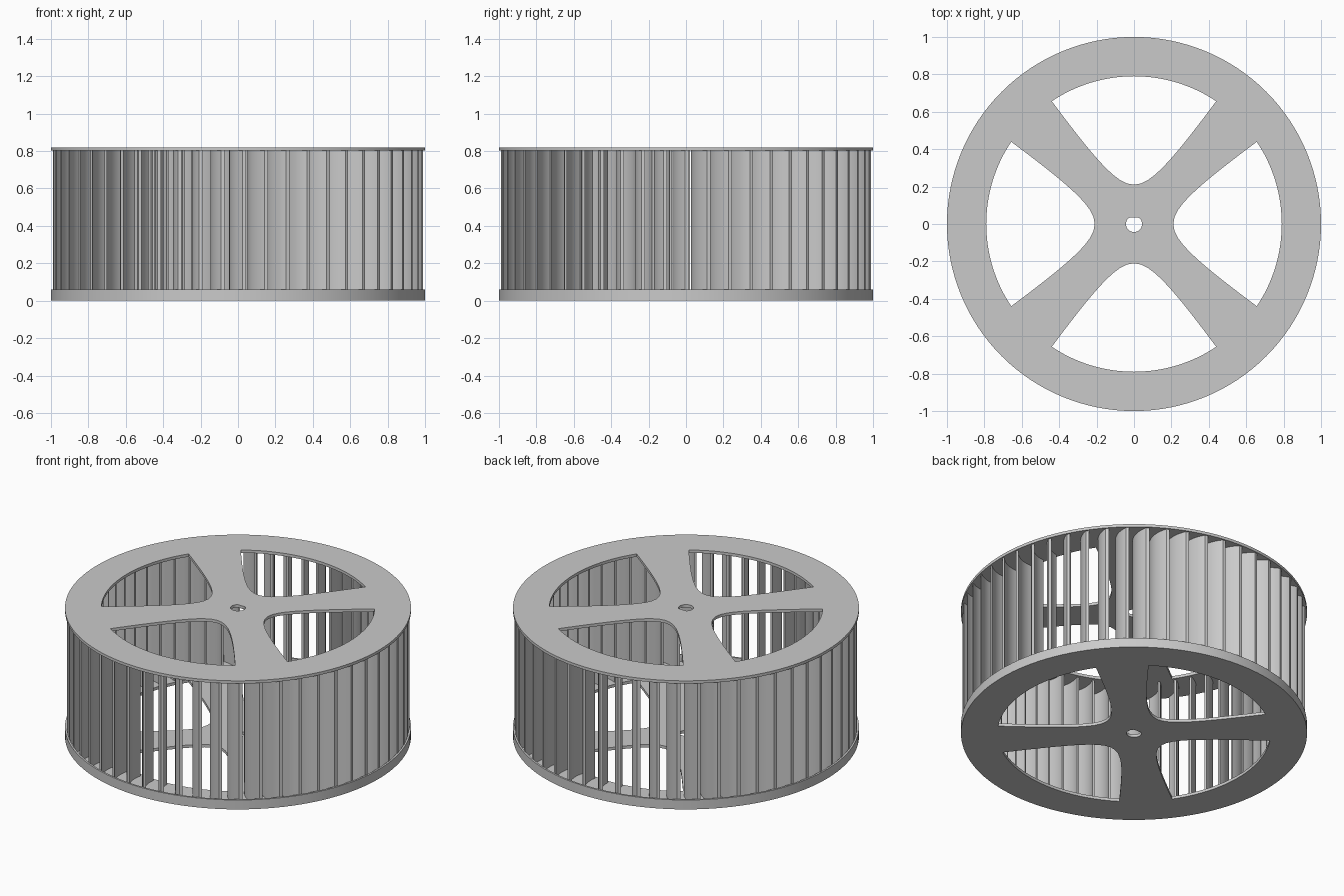
import bpy, bmesh, math
from mathutils import Matrix, Vector

if "Cube" in bpy.data.objects:
    bpy.data.objects.remove(bpy.data.objects["Cube"], do_unlink=True)

HEIGHT, PLATE, RIM = 0.82, 0.018, 0.06
OPENING_R, HUB_R = 0.79, 0.21
BLADES = 53

grey = bpy.data.materials.new("plain grey")
grey.use_nodes = True
grey.diffuse_color = (0.59, 0.59, 0.59, 1)
grey.node_tree.nodes["Principled BSDF"].inputs["Base Color"].default_value = (0.59, 0.59, 0.59, 1)


def circle(r, n):
    return [(r * math.cos(math.tau * i / n), r * math.sin(math.tau * i / n)) for i in range(n)]


def finish(bm, name, angle=25):
    bmesh.ops.remove_doubles(bm, verts=bm.verts, dist=0.0001)
    bmesh.ops.recalc_face_normals(bm, faces=bm.faces)
    mesh = bpy.data.meshes.new(name)
    bm.to_mesh(mesh)
    bm.free()
    mesh.materials.append(grey)
    obj = bpy.data.objects.new(name, mesh)
    bpy.context.collection.objects.link(obj)
    bpy.ops.object.select_all(action='DESELECT')
    obj.select_set(True)
    bpy.context.view_layer.objects.active = obj
    bpy.ops.object.shade_smooth_by_angle(angle=math.radians(angle))


def extruded(name, loops, z0, z1):
    """Fill closed outlines (inner ones become holes) between two heights."""
    curve = bpy.data.curves.new(name + "_outline", 'CURVE')
    curve.dimensions = '2D'
    curve.fill_mode = 'BOTH'
    curve.extrude = (z1 - z0) / 2
    for loop in loops:
        spline = curve.splines.new('POLY')
        spline.points.add(len(loop) - 1)
        for point, (x, y) in zip(spline.points, loop):
            point.co = (x, y, 0, 1)
        spline.use_cyclic_u = True
    temp = bpy.data.objects.new(name + "_outline", curve)
    bpy.context.collection.objects.link(temp)
    mesh = temp.to_mesh()
    bm = bmesh.new()
    bm.from_mesh(mesh)
    temp.to_mesh_clear()
    bpy.data.objects.remove(temp, do_unlink=True)
    bmesh.ops.translate(bm, verts=bm.verts, vec=(0, 0, (z0 + z1) / 2))
    finish(bm, name)


# Opening outline: hyperbola around the hub, closed by an arc under the rim
def opening(turn):
    half = math.sqrt((OPENING_R ** 2 - HUB_R ** 2) / 3)
    pts = []
    for i in range(25):
        x = half * (i / 12 - 1)
        pts.append((x, math.sqrt(HUB_R ** 2 + 2 * x * x)))
    start = math.atan2(pts[-1][1], pts[-1][0])
    for i in range(1, 24):
        a = start + (math.pi - 2 * start) * i / 24
        pts.append((OPENING_R * math.cos(a), OPENING_R * math.sin(a)))
    rot = Matrix.Rotation(turn, 2)
    return [tuple(rot @ Vector(p)) for p in pts]


# Shaft hole with one flat side
shaft_hole = [(x, min(y, 0.034)) for x, y in circle(0.043, 32)]
outline = [circle(1, 128), shaft_hole] + [opening(k * math.pi / 2) for k in range(4)]

# Spoked end plates and the raised lip of the lower one
extruded("bottom_plate", outline, 0, PLATE)
extruded("top_plate", outline, HEIGHT - PLATE, HEIGHT)
extruded("bottom_rim", [circle(1, 128), circle(0.988, 128)], 0, RIM)

# Ring of curved blades, their tips trimmed along the rim
bm = bmesh.new()
steps, length, thick = 10, 0.205, 0.013
lean_tip, lean_root = math.radians(47), math.radians(-13)
for k in range(BLADES):
    turn = Matrix.Rotation(math.radians(2) + math.tau * k / BLADES, 3, 'Z')
    p = Vector((0, -0.99, 0))
    front, back = [], []
    for i in range(steps + 1):
        lean = lean_tip + (lean_root - lean_tip) * i / steps
        along = Vector((-math.sin(lean), math.cos(lean), 0))
        side = Vector((along.y, -along.x, 0)) * thick / 2
        if i in (0, steps):
            side -= along * side.y / along.y
        front.append(turn @ (p + side))
        back.append(turn @ (p - side))
        p = p + along * length / steps
    ring = front + back[::-1]
    low = [bm.verts.new((v.x, v.y, PLATE / 2)) for v in ring]
    high = [bm.verts.new((v.x, v.y, HEIGHT - PLATE / 2)) for v in ring]
    for i in range(len(ring)):
        j = (i + 1) % len(ring)
        bm.faces.new((low[i], low[j], high[j], high[i]))
    bm.faces.new(low[::-1])
    bm.faces.new(high)
finish(bm, "fan_blades")
